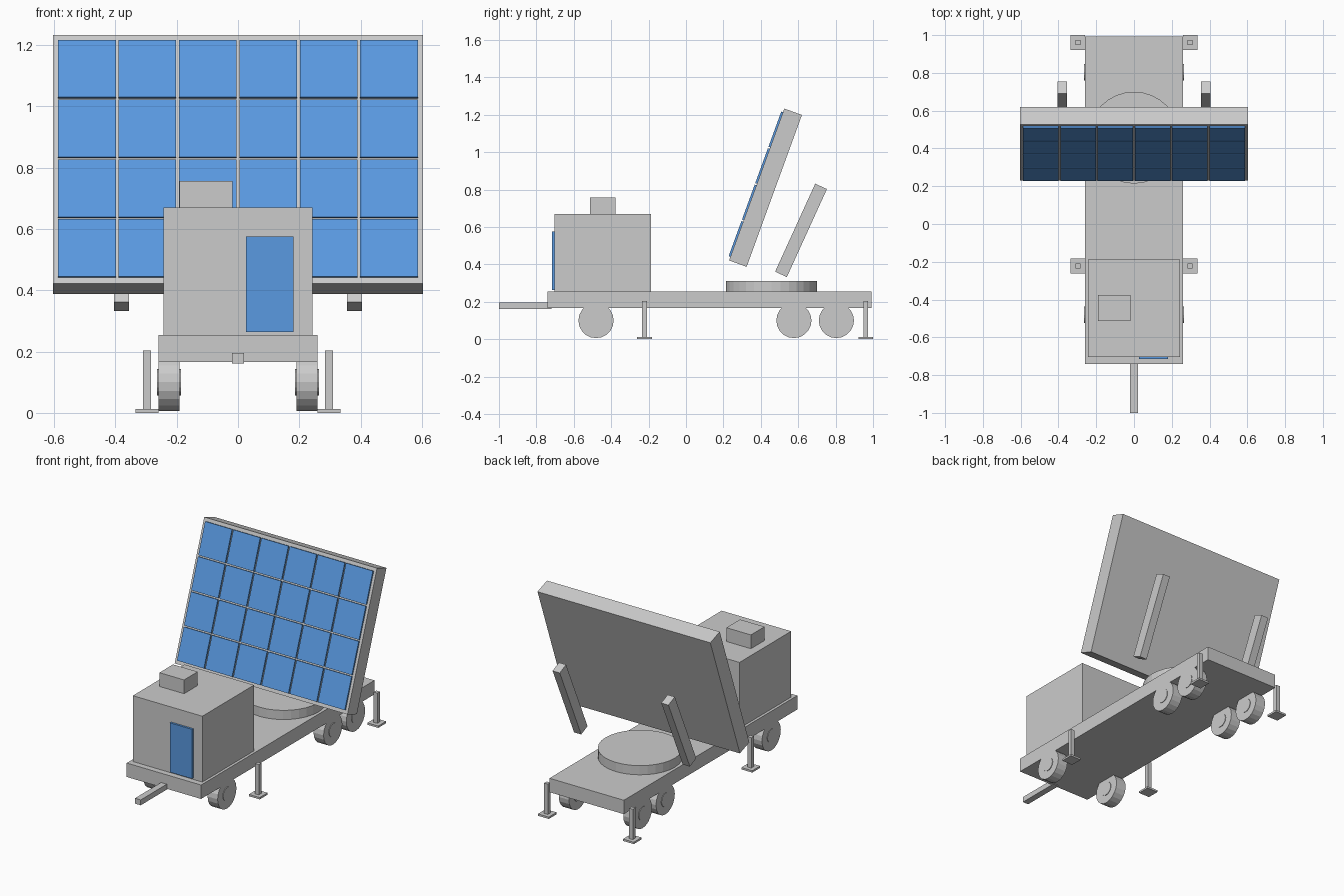
import bpy
from math import radians, pi
from mathutils import Matrix, Vector

if "Cube" in bpy.data.objects:
    bpy.data.objects.remove(bpy.data.objects["Cube"])

blue = bpy.data.materials.new("blue")
blue.diffuse_color = (0.10, 0.32, 0.75, 1)
blue.use_nodes = True
blue.node_tree.nodes["Principled BSDF"].inputs["Base Color"].default_value = blue.diffuse_color


def box(name, center, size, tilt=0.0, mat=None):
    bpy.ops.mesh.primitive_cube_add(size=1, location=center, rotation=(tilt, 0, 0))
    ob = bpy.context.object
    ob.name = name
    ob.data.transform(Matrix.Diagonal((*size, 1)))
    if mat:
        ob.data.materials.append(mat)
    return ob


def cylinder(name, center, radius, depth, sides, rot=(0, 0, 0)):
    bpy.ops.mesh.primitive_cylinder_add(vertices=sides, radius=radius, depth=depth,
                                        location=center, rotation=rot)
    ob = bpy.context.object
    ob.name = name
    return ob


# Trailer deck and tow bar
box("deck", (0, 0.126, 0.21), (0.52, 1.732, 0.088))
box("tow_bar", (0, -0.86, 0.178), (0.04, 0.28, 0.034))

# Equipment cabin with door and roof unit
box("cabin", (0, -0.445, 0.462), (0.486, 0.516, 0.416))
box("cabin_door", (0.103, -0.707, 0.419), (0.155, 0.018, 0.312), mat=blue)
box("roof_unit", (-0.104, -0.445, 0.712), (0.172, 0.136, 0.09))

# Turntable
cylinder("turntable", (0, 0.457, 0.283), 0.243, 0.058, 32)

# Tilted array panel with a 6 x 4 grid of cells on its front face
tilt = radians(-20)
center = Vector((0, 0.425, 0.81))
rot = Matrix.Rotation(tilt, 3, 'X')
box("array_panel", center, (1.208, 0.1, 0.864), tilt)
for row in range(4):
    for col in range(6):
        local = Vector(((col - 2.5) * 0.197, -0.053, (row - 1.5) * 0.2075))
        box(f"array_cell_{row}_{col}", center + rot @ local,
            (0.188, 0.014, 0.199), tilt, blue)

for side, s in (("left", -1), ("right", 1)):
    # Rear support struts
    box(f"strut_{side}", (s * 0.38, 0.615, 0.582), (0.05, 0.069, 0.517), radians(-24.5))

    # Wheels with hubs
    for i, y in enumerate((-0.481, 0.577, 0.804)):
        cylinder(f"wheel_{side}_{i}", (s * 0.225, y, 0.1), 0.094, 0.07, 20, (0, pi / 2, 0))
        cylinder(f"hub_{side}_{i}", (s * 0.225, y, 0.1), 0.043, 0.077, 16, (0, pi / 2, 0))

    # Stabiliser jacks with foot pads
    for end, y in (("front", -0.222), ("rear", 0.961)):
        box(f"jack_post_{end}_{side}", (s * 0.297, y, 0.103), (0.026, 0.026, 0.2))
        box(f"jack_pad_{end}_{side}", (s * 0.297, y, 0.006), (0.076, 0.078, 0.012))
